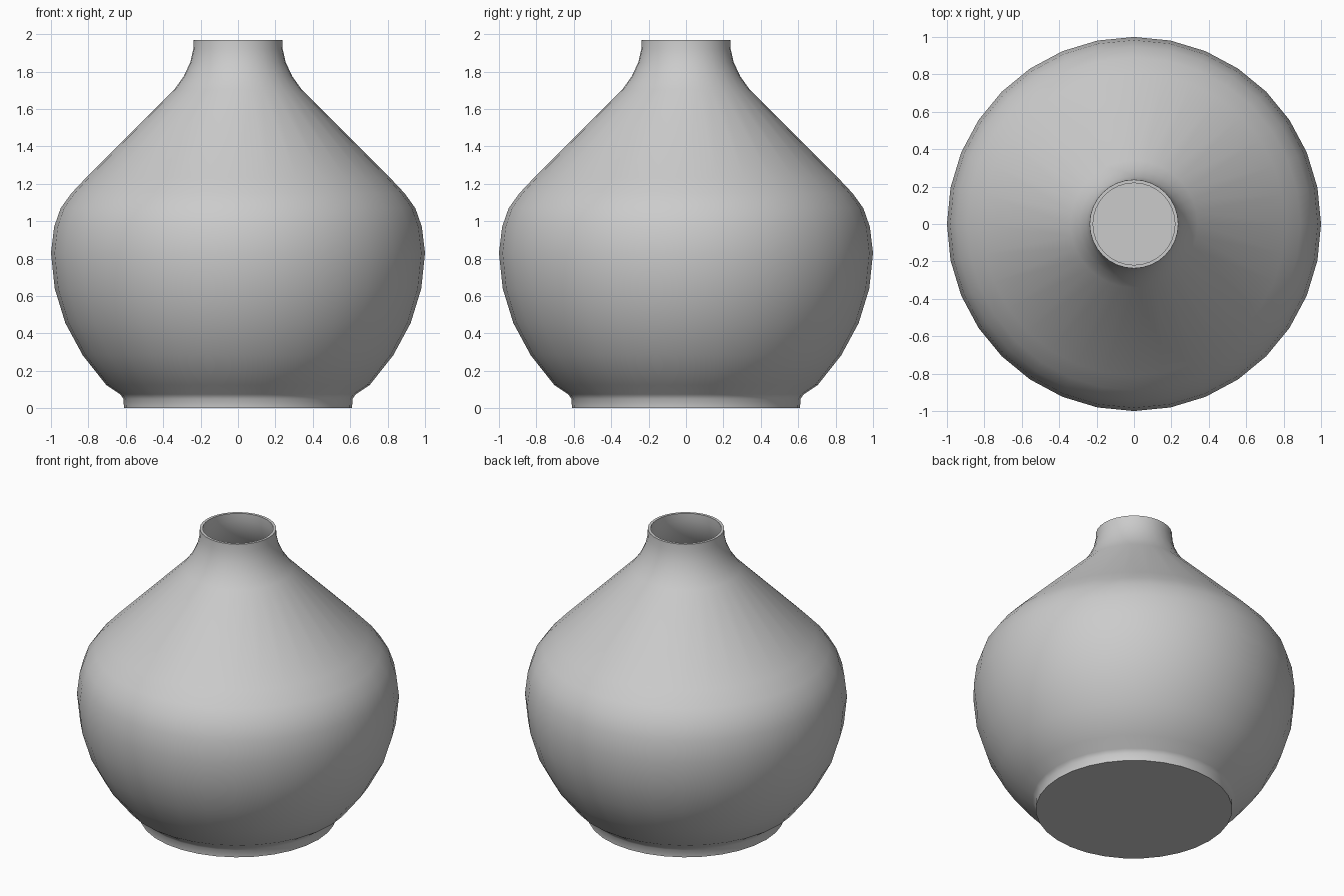
import bpy, bmesh, math

if "Cube" in bpy.data.objects:
    bpy.data.objects.remove(bpy.data.objects["Cube"])

SIDES = 32
WALL = 0.018

# Outer profile (radius, height) from foot to rim
outer = [(0.61, 0), (0.612, 0.05), (0.63, 0.075), (0.705, 0.125), (0.83, 0.283),
         (0.923, 0.455), (0.98, 0.64), (1.0, 0.83), (0.983, 0.97), (0.948, 1.07),
         (0.89, 1.15), (0.81, 1.235), (0.34, 1.705), (0.29, 1.775), (0.255, 1.85),
         (0.239, 1.92), (0.237, 1.97)]


def inset(points, d):
    """Offset the profile towards the axis by the wall thickness."""
    result = []
    for i, (r, z) in enumerate(points):
        a, b = points[max(i - 1, 0)], points[min(i + 1, len(points) - 1)]
        dr, dz = b[0] - a[0], b[1] - a[1]
        n = math.hypot(dr, dz)
        result.append((r - d * dz / n, z + d * dr / n))
    result[0] = (points[0][0] - d, d)
    result[-1] = (points[-1][0] - d, points[-1][1])
    return result


# Vase: outer wall, rim and inner wall spun around z, closed by two floors
profile = outer + inset(outer, WALL)[::-1]
bm = bmesh.new()
rings = [[bm.verts.new((r * math.cos(k * math.tau / SIDES),
                        r * math.sin(k * math.tau / SIDES), z))
          for k in range(SIDES)] for r, z in profile]
for lower, upper in zip(rings, rings[1:]):
    for k in range(SIDES):
        j = (k + 1) % SIDES
        bm.faces.new((lower[k], lower[j], upper[j], upper[k]))
bm.faces.new(rings[0][::-1])
bm.faces.new(rings[-1])

mesh = bpy.data.meshes.new("vase")
bm.to_mesh(mesh)
bm.free()
vase = bpy.data.objects.new("vase", mesh)
bpy.context.collection.objects.link(vase)
bpy.context.view_layer.objects.active = vase
vase.select_set(True)
bpy.ops.object.shade_smooth_by_angle(angle=math.radians(50))
